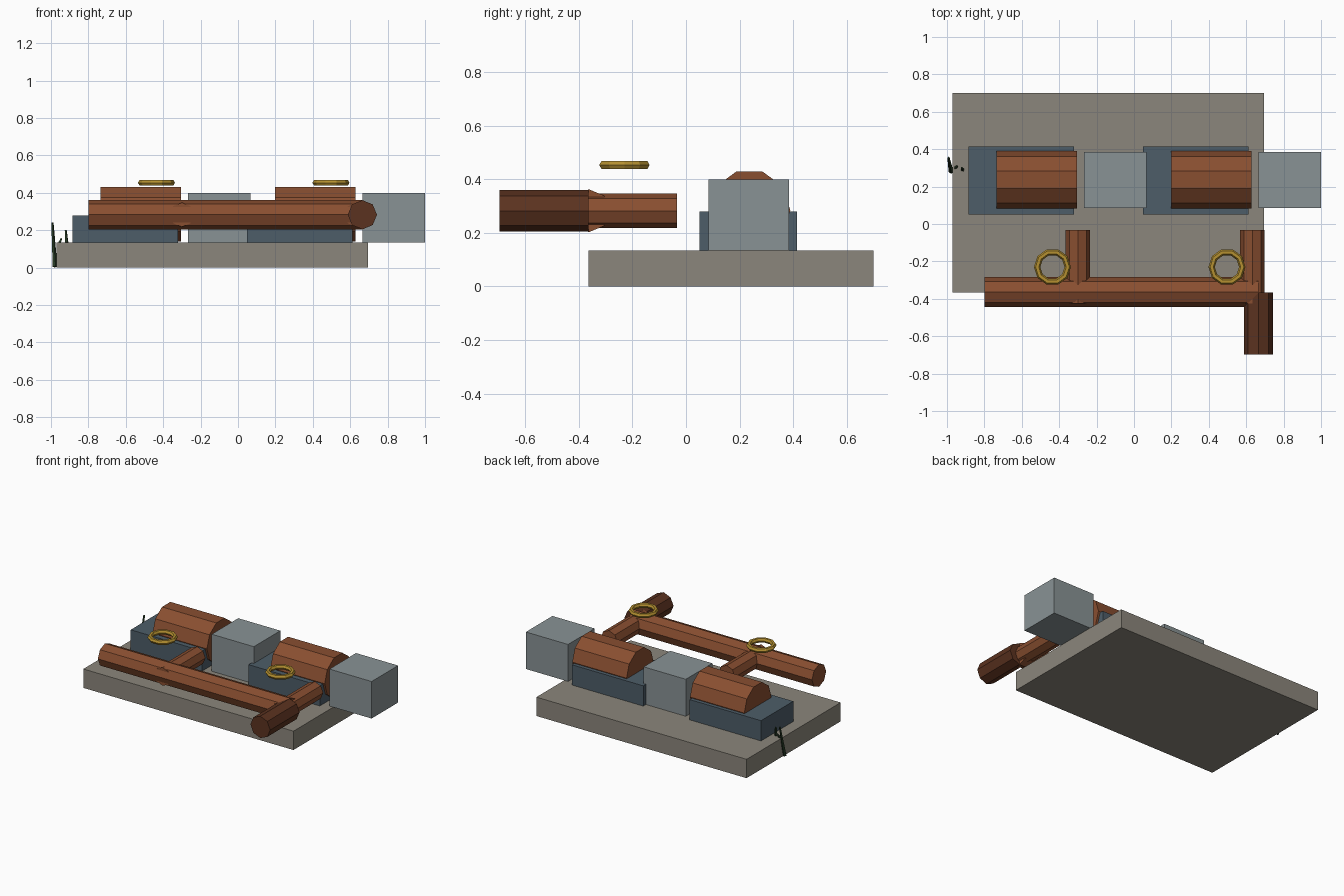
import bpy
import bmesh
from math import pi, cos, sin
from mathutils import Vector

cube = bpy.data.objects.get("Cube")
if cube:
    bpy.data.objects.remove(cube, do_unlink=True)


def material(name, r, g, b):
    mat = bpy.data.materials.new(name)
    mat.use_nodes = True
    mat.diffuse_color = (r, g, b, 1)
    mat.node_tree.nodes["Principled BSDF"].inputs["Base Color"].default_value = (r, g, b, 1)
    return mat


STONE = material("warm stone", 0.26, 0.24, 0.2)
STEEL = material("pale steel", 0.25, 0.29, 0.3)
SLATE = material("slate blue", 0.075, 0.11, 0.14)
COPPER = material("copper brown", 0.25, 0.077, 0.03)
RUST = material("dark rust", 0.105, 0.032, 0.014)
BRASS = material("brass", 0.46, 0.28, 0.03)
GREEN = material("dark green", 0.02, 0.045, 0.02)


def add_mesh(name, bm, mat):
    bmesh.ops.recalc_face_normals(bm, faces=bm.faces)
    mesh = bpy.data.meshes.new(name)
    bm.to_mesh(mesh)
    bm.free()
    mesh.materials.append(mat)
    obj = bpy.data.objects.new(name, mesh)
    bpy.context.collection.objects.link(obj)
    return obj


def box(name, mat, x, y, z):
    """Box from its extents along each axis."""
    bm = bmesh.new()
    bmesh.ops.create_cube(bm, size=1)
    for v in bm.verts:
        v.co = [lo + (hi - lo) * (c + 0.5) for c, (lo, hi) in zip(v.co, (x, y, z))]
    return add_mesh(name, bm, mat)


def rod(name, mat, start, end, radius, sides, tip=None):
    """Faceted tube with one corner pointing sideways."""
    start, end = Vector(start), Vector(end)
    axis = (end - start).normalized()
    side = axis.cross(Vector((0, 0, 1))).normalized()
    up = side.cross(axis)
    bm = bmesh.new()
    rings = []
    for centre, r in ((start, radius), (end, radius if tip is None else tip)):
        rings.append([bm.verts.new(centre + r * (side * cos(2 * pi * i / sides)
                                                 + up * sin(2 * pi * i / sides)))
                      for i in range(sides)])
    for i in range(sides):
        j = (i + 1) % sides
        bm.faces.new((rings[0][i], rings[0][j], rings[1][j], rings[1][i]))
    bm.faces.new(rings[0])
    bm.faces.new(rings[1])
    return add_mesh(name, bm, mat)


# Foundation slab
box("base_slab", STONE, (-0.97, 0.695), (-0.365, 0.7), (0, 0.135))

# Two pump units: plinth, motor drum, casing, branch pipe and hand wheel
PIPE_Z = 0.283
for label, x in (("right", 0), ("left", 0.933)):
    box(label + "_plinth", SLATE, (x - 0.885, x - 0.32), (0.05, 0.415), (0.135, 0.28))
    rod(label + "_motor", COPPER, (x - 0.735, 0.237, 0.285), (x - 0.305, 0.237, 0.285), 0.153, 10)
    box(label + "_casing", STEEL, (x - 0.268, x + 0.066), (0.085, 0.385), (0.135, 0.4))
    rod(label + "_branch_pipe", COPPER, (x - 0.3, -0.426, PIPE_Z), (x - 0.3, -0.033, PIPE_Z), 0.065, 8)
    bpy.ops.mesh.primitive_torus_add(location=(x - 0.436, -0.23, 0.454), major_radius=0.082,
                                     minor_radius=0.017, major_segments=10, minor_segments=6)
    wheel = bpy.context.object
    wheel.name = label + "_hand_wheel"
    wheel.data.materials.append(BRASS)
    for face in wheel.data.polygons:
        face.use_smooth = False

# Main pipe and outlet
rod("main_pipe", COPPER, (-0.8, -0.363, PIPE_Z), (0.665, -0.363, PIPE_Z), 0.08, 8)
rod("outlet_pipe", RUST, (0.665, -0.697, PIPE_Z), (0.665, -0.365, PIPE_Z), 0.078, 8)

# Weeds at the slab edge
rod("tall_weed", GREEN, (-0.978, 0.28, 0.005), (-0.992, 0.355, 0.24), 0.013, 4, 0.006)
rod("middle_weed", GREEN, (-0.916, 0.29, 0.135), (-0.921, 0.3, 0.2), 0.01, 4, 0.006)
rod("short_weed", GREEN, (-0.955, 0.3, 0.13), (-0.944, 0.31, 0.156), 0.009, 4, 0.005)
